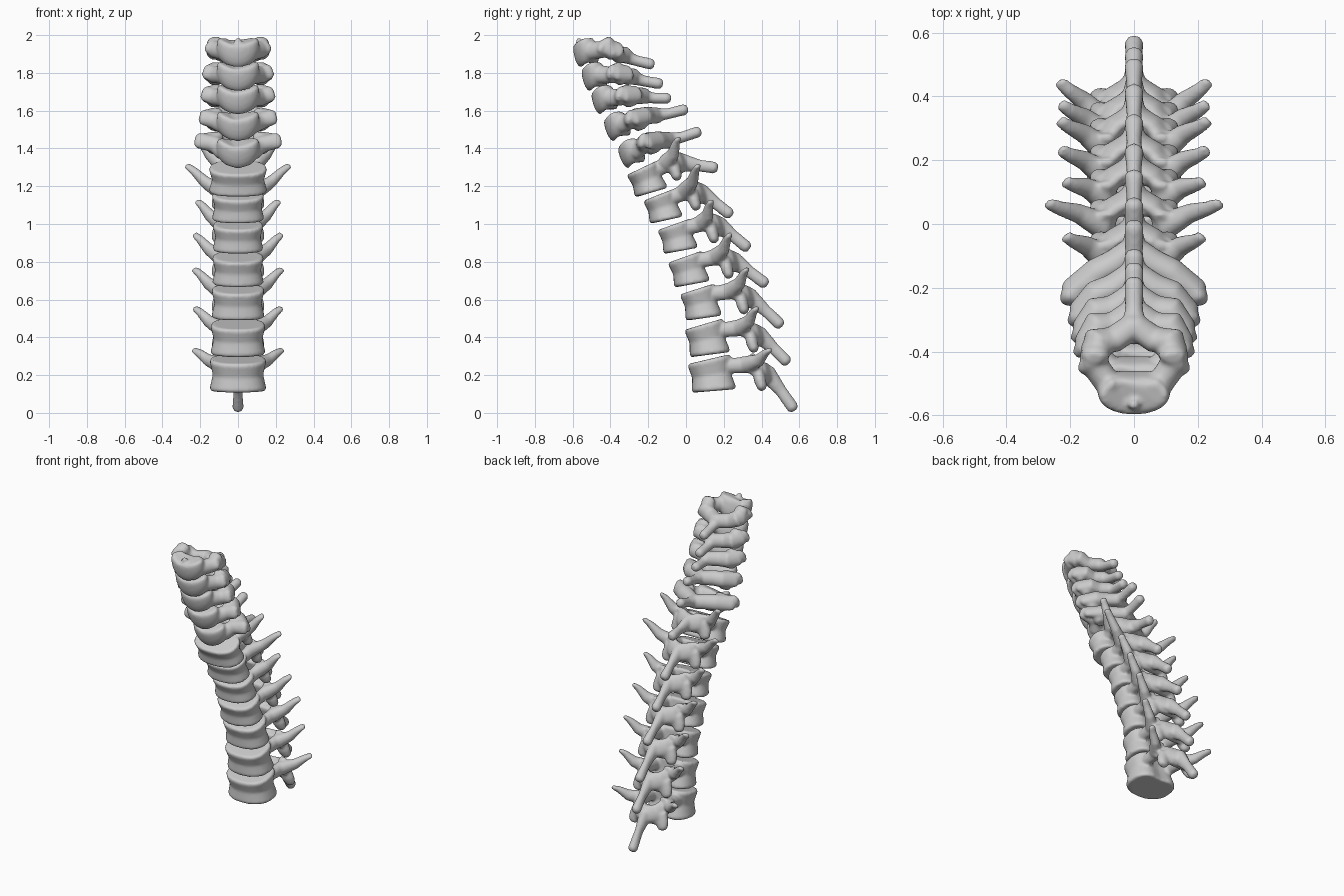
import bpy, bmesh, math
from mathutils import Vector, Matrix

if "Cube" in bpy.data.objects:
    bpy.data.objects.remove(bpy.data.objects["Cube"])

N = 20


def skin(bm, rings):
    """Close a stack of rings into a capped solid."""
    vs = [[bm.verts.new(p) for p in r] for r in rings]
    n = len(vs[0])
    fs = []
    for a, b in zip(vs, vs[1:]):
        for i in range(n):
            j = (i + 1) % n
            fs.append(bm.faces.new((a[i], a[j], b[j], b[i])))
    fs += [bm.faces.new(vs[0][::-1]), bm.faces.new(vs[-1])]
    bmesh.ops.recalc_face_normals(bm, faces=fs)


def limb(bm, pts, radii, hint):
    """Elliptical sweep; radii are (along hint, across hint)."""
    pts = [Vector(p) for p in pts]
    hint = Vector(hint)
    rings = []
    for k, p in enumerate(pts):
        t = (pts[min(k + 1, len(pts) - 1)] - pts[max(k - 1, 0)]).normalized()
        a = (hint - t * hint.dot(t)).normalized()
        b = t.cross(a)
        def ring(off, s):
            return [p + t * off + a * math.cos(w) * radii[k][0] * s + b * math.sin(w) * radii[k][1] * s
                    for w in [2 * math.pi * i / N for i in range(N)]]
        e = min(radii[k]) * 0.6
        if k == 0:
            rings.append(ring(-e, 0.6))
        rings.append(ring(0, 1))
        if k == len(pts) - 1:
            rings.append(ring(e, 0.6))
    skin(bm, rings)


DRUM = [(-1, .95), (-.84, 1), (-.55, .96), (0, .89), (.55, .96), (.84, 1), (1, .95)]
BULGE = [(-1, .74), (-.8, .88), (-.45, .97), (0, 1), (.45, .98), (.8, .94), (1, .86)]


def body(bm, c, tilt, w, d, h, profile, power, wedge, bend):
    """Vertebral body from a stacked profile, with a hollow back."""
    rot = Matrix.Rotation(math.radians(tilt), 3, 'X')
    rings = []
    for u, s in profile:
        r = []
        for i in range(40):
            q = 2 * math.pi * i / 40
            cx, cy = math.cos(q), math.sin(q)
            x = w * s * math.copysign(abs(cx) ** power, cx)
            y = d * s * math.copysign(abs(cy) ** power, cy)
            if y > 0:
                y -= .22 * d * math.exp(-(x / (.45 * w)) ** 2)
            z = h * u * (1 + wedge * y / d) + bend * (x * x - .3 * w * w)
            r.append(Vector(c) + rot @ Vector((x, y, z)))
        rings.append(r)
    skin(bm, rings)


def finish(bm, name):
    me = bpy.data.meshes.new(name)
    bm.to_mesh(me)
    bm.free()
    ob = bpy.data.objects.new(name, me)
    bpy.context.collection.objects.link(ob)
    m = ob.modifiers.new("fuse", 'REMESH')
    m.mode = 'VOXEL'
    m.voxel_size = .009
    m.use_smooth_shade = True
    m = ob.modifiers.new("soften", 'SMOOTH')
    m.factor = .5
    m.iterations = 4


# Lower vertebrae: body (y, z), tilt, width, depth, height, spine tip (y, z), wing tip (x, y, z)
LOWER = [
    (-.200, 1.235, 21, .154, .098, .071, .165, 1.286, .224, -.033, 1.458),
    (-.116, 1.090, 17, .138, .097, .071, .243, 1.042, .280, .072, 1.314),
    (-.038, .930, 15, .134, .100, .073, .335, .866, .226, .140, 1.126),
    (.022, .756, 15, .136, .104, .076, .43, .675, .240, .239, .949),
    (.086, .581, 13, .140, .105, .080, .510, .458, .242, .330, .766),
    (.120, .391, 12, .145, .116, .083, .545, .262, .239, .382, .560),
    (.145, .202, 9, .150, .127, .086, .580, .015, .244, .452, .338),
]
for n, (y, z, tilt, w, d, h, sy, sz, wx, wy, wz) in enumerate(LOWER):
    t = n / 6
    bm = bmesh.new()
    body(bm, (0, y, z), tilt, w, d, h, DRUM, .85, .11, 0)
    ly, lz = y + .175 + .105 * t, z + .090 - .08 * t
    py, pz = y + .115 + .075 * t, z + .090 - .035 * t
    for s in (-1, 1):
        # pedicle beside the canal
        limb(bm, [(s * .085, y + d * .5, z + .055 - .010 * t), (s * .092, py, pz)],
             [(.038, .032), (.046, .036)], (0, 0, 1))
        # lamina closing the canal
        limb(bm, [(s * .095, py, pz), (s * .065, ly - .02, lz + .012), (0, ly + .015, lz)],
             [(.048, .03), (.055, .026), (.055, .026)], (0, -.5, 1))
        # wing (transverse process)
        root = Vector((s * .098, y + .095 + .085 * t, z + .09 - .035 * t))
        tip = Vector((s * (wx - .012), wy - .008, wz - .006))
        limb(bm, [root, root.lerp(tip, .45) + Vector((0, .008, -.012)), root.lerp(tip, .8), tip],
             [(.046, .042), (.034, .030), (.021, .024), (.013, .022)], (0, -.6, 1))
        # upper and lower joint facets
        limb(bm, [(s * .085, py + .01, pz), (s * .085, py + .02, pz + .05)],
             [(.036, .022), (.026, .015)], (1, 0, 0))
        limb(bm, [(s * .080, ly - .04, lz), (s * .098, ly - .032, lz - .045), (s * .108, ly - .022, lz - .077)],
             [(.045, .032), (.042, .032), (.034, .026)], (1, 0, 0))
    # broad plate between the joints
    limb(bm, [(0, ly - .035, lz + .03), (0, ly - .012, lz - .05)],
         [(.09, .022), (.10, .022)], (1, 0, 0))
    # spinous process
    mid = Vector((0, ly * .5 + sy * .5, lz * .5 + sz * .5 + .004))
    limb(bm, [(0, ly, lz), mid, (0, sy - .014, sz + .012)],
         [(.040, .050), (.023, .032), (.030, .032)], (1, 0, 0))
    finish(bm, f"lower_vertebra_{n + 1}")

# Upper vertebrae: body (y, z), tilt, side reach, spine tip (y, z), side tip (y, z)
UPPER = [
    (-.523, 1.910, 14, .165, -.180, 1.846, -.445, 1.945),
    (-.478, 1.785, 16, .182, -.135, 1.743, -.395, 1.810),
    (-.425, 1.663, 18, .190, -.093, 1.666, -.350, 1.692),
    (-.358, 1.522, 20, .202, -.002, 1.606, -.298, 1.568),
    (-.283, 1.380, 22, .227, .068, 1.488, -.230, 1.443),
]
for n, (y, z, tilt, reach, sy, sz, ty, tz) in enumerate(UPPER):
    bm = bmesh.new()
    body(bm, (0, y, z), tilt, .114, .072, .060, BULGE, 1, 0, 2.8)
    ly, lz = y + .175, z + .45 * (sz - z) + .015
    for s in (-1, 1):
        # side mass
        limb(bm, [(s * .08, y + .02, z + .005), (s * .125, ty + .005, tz - .02), (s * (reach - .012), ty, tz)],
             [(.048, .042), (.046, .044), (.042, .024)], (0, .25, 1))
        # joint pillar
        limb(bm, [(s * .118, ty + .055, tz - .045), (s * .122, ty + .03, tz + .025)],
             [(.050, .042), (.042, .03)], (1, 0, 0))
        # lamina wing sweeping to the midline
        limb(bm, [(s * (reach - .022), ty + .022, tz - .005), (s * .120, ty + .080, (tz + lz) / 2),
                  (s * .065, ly - .015, lz), (0, ly + .03, lz)],
             [(.046, .026), (.050, .040), (.048, .040), (.044, .040)], (0, -.7, 1))
    # hooked peaks on the topmost one
    if n == 0:
        for s in (-1, 1):
            limb(bm, [(s * .080, y + .03, z + .02), (s * .068, y + .02, z + .068)],
                 [(.026, .026), (.014, .014)], (1, 0, 0))
        limb(bm, [(0, y - .035, z + .01), (0, y - .045, z + .068)], [(.034, .022), (.016, .014)], (1, 0, 0))
    # spinous process
    limb(bm, [(0, ly, lz), (0, (ly + sy) / 2, (lz + sz) / 2 - .006), (0, sy - .005, sz)],
         [(.044, .040), (.028, .029), (.030, .030)], (1, 0, 0))
    finish(bm, f"upper_vertebra_{n + 1}")
